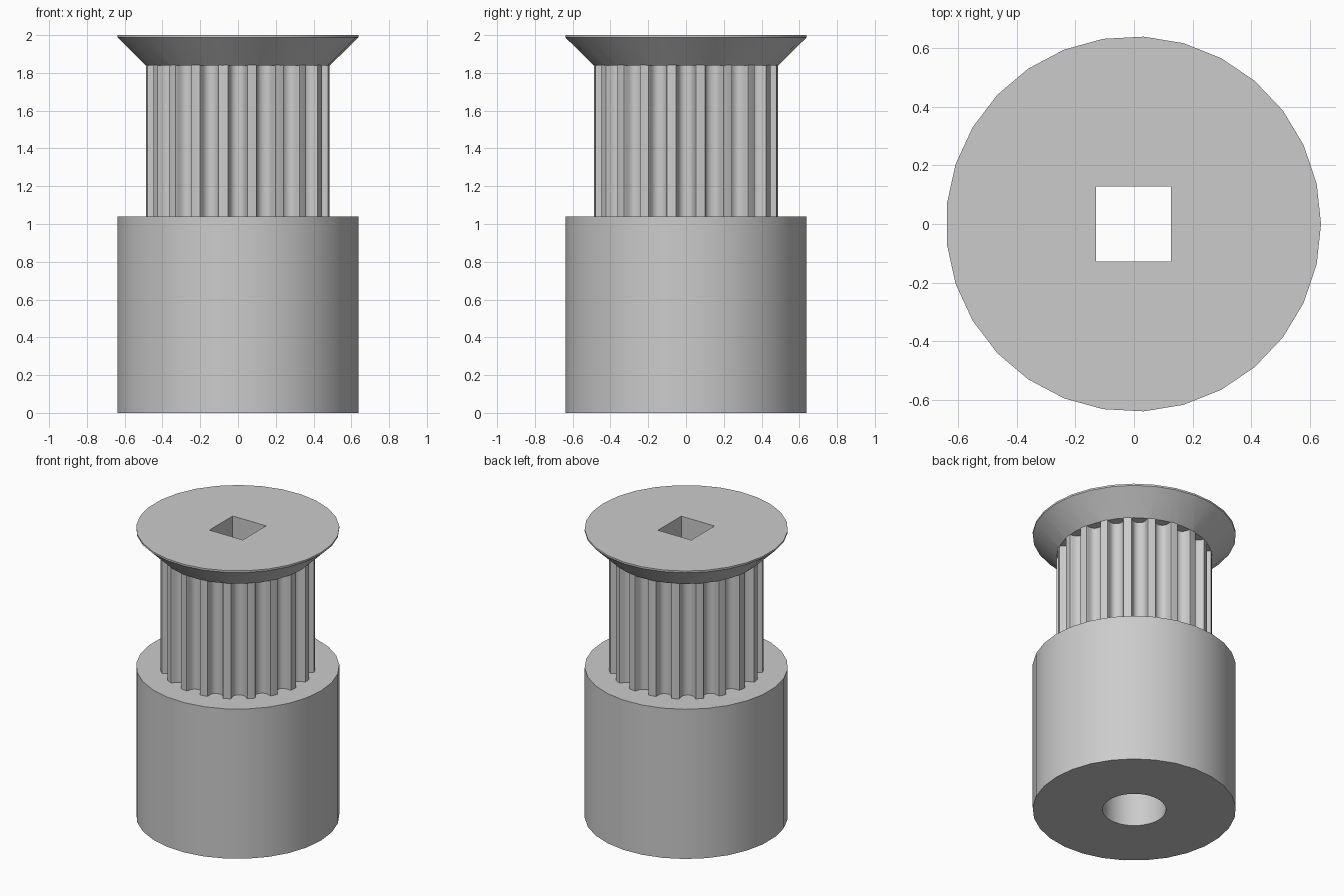
import bpy, bmesh
from math import sin, cos, pi, radians, asin, sqrt

if "Cube" in bpy.data.objects:
    bpy.data.objects.remove(bpy.data.objects["Cube"])

SIDES, TEETH = 29, 20
R_HUB, R_TOOTH = 0.64, 0.489
Z_HUB, Z_FLANGE, Z_RIM, Z_TOP = 1.04, 1.84, 1.988, 2.0
SHIFT = -0.002

grey = bpy.data.materials.new("light grey")
grey.use_nodes = True
grey.diffuse_color = (0.6, 0.6, 0.6, 1)
grey.node_tree.nodes["Principled BSDF"].inputs["Base Color"].default_value = (0.6, 0.6, 0.6, 1)


def ring(radius, n, start=0.0):
    return [(radius * cos(start + 2 * pi * i / n), radius * sin(start + 2 * pi * i / n))
            for i in range(n)]


def loft(name, sections):
    """Closed solid through (outline, z) sections with equal point counts."""
    bm = bmesh.new()
    rows = [[bm.verts.new((x + SHIFT, y, z)) for x, y in outline] for outline, z in sections]
    n = len(rows[0])
    for a, b in zip(rows, rows[1:]):
        for i in range(n):
            j = (i + 1) % n
            bm.faces.new((a[i], a[j], b[j], b[i]))
    bm.faces.new(rows[0][::-1])
    bm.faces.new(rows[-1])
    mesh = bpy.data.meshes.new(name)
    bm.to_mesh(mesh)
    bm.free()
    obj = bpy.data.objects.new(name, mesh)
    bpy.context.collection.objects.link(obj)
    mesh.materials.append(grey)
    return obj


def toothed_outline():
    """Rounded belt grooves, as (half width, depth), repeated round the barrel."""
    half = [(0.06, 0.0), (0.052, 0.003), (0.048, 0.010), (0.046, 0.019), (0.040, 0.035),
            (0.036, 0.043), (0.029, 0.051), (0.020, 0.057), (0.010, 0.060)]
    groove = [(-w, d) for w, d in half] + [(0, 0.061)] + [(w, d) for w, d in half[::-1]]
    points = []
    for t in range(TEETH):
        a = 2 * pi * t / TEETH
        for w, d in groove:
            r = sqrt(R_TOOTH ** 2 - w ** 2) if d == 0 else R_TOOTH - d
            points.append((r * cos(a) - w * sin(a), r * sin(a) + w * cos(a)))
        # middle of the tooth land
        m = a + pi / TEETH
        points.append((R_TOOTH * cos(m), R_TOOTH * sin(m)))
    return points


# Hub, toothed barrel and flared flange
hub = loft("timing_pulley", [(ring(R_HUB, SIDES), 0), (ring(R_HUB, SIDES), Z_HUB)])
teeth = toothed_outline()
barrel = loft("toothed_barrel", [(teeth, Z_HUB - 0.1), (teeth, Z_FLANGE + 0.05)])
flange = loft("flange", [(ring(R_TOOTH, SIDES), Z_FLANGE), (ring(R_HUB, SIDES), Z_RIM),
                         (ring(R_HUB, SIDES), Z_TOP)])

# Round shaft bore below, square socket above
bore_ring = ring(0.2, 48)
bore = loft("bore_cutter", [(bore_ring, -0.1), (bore_ring, Z_HUB)])
square = ring(0.128 * sqrt(2), 4, pi / 4)
socket = loft("socket_cutter", [(square, Z_HUB - 0.1), (square, Z_TOP + 0.1)])

# Join and cut into one solid
bpy.context.view_layer.objects.active = hub
for tool, op in ((barrel, 'UNION'), (flange, 'UNION'), (bore, 'DIFFERENCE'), (socket, 'DIFFERENCE')):
    tool.hide_render = True
    mod = hub.modifiers.new(tool.name, 'BOOLEAN')
    mod.object, mod.operation, mod.solver = tool, op, 'EXACT'
    bpy.ops.object.modifier_apply(modifier=mod.name)
    bpy.data.objects.remove(tool)

bpy.ops.object.select_all(action='DESELECT')
hub.select_set(True)
bpy.ops.object.shade_smooth_by_angle(angle=radians(30))
